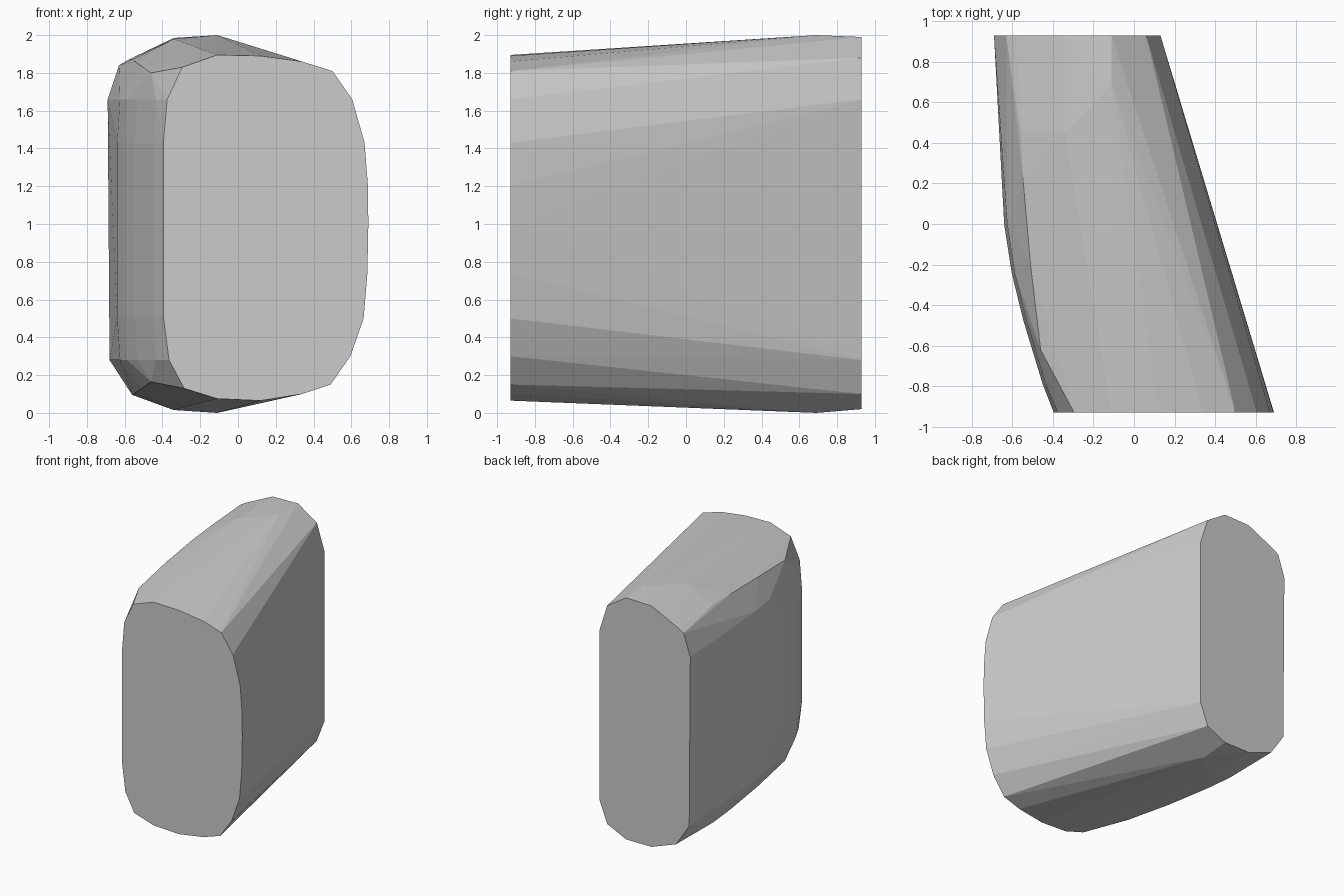
import bpy, bmesh

if "Cube" in bpy.data.objects:
    bpy.data.objects.remove(bpy.data.objects["Cube"])

# front outline (x, z) of the flat front end
front = [(-.395, 1.43), (-.375, 1.66), (-.295, 1.83), (-.11, 1.895), (.12, 1.89),
         (.34, 1.86), (.50, 1.81), (.605, 1.66), (.67, 1.43), (.688, 1.2),
         (.69, 1.0), (.685, .74), (.665, .5), (.595, .3), (.49, .15), (.34, .1),
         (.12, .065), (-.11, .075), (-.285, .13), (-.365, .28), (-.395, .51)]
# narrower back outline
back = [(-.69, 1.66), (-.63, 1.84), (-.58, 1.87), (-.34, 1.985), (-.11, 1.99),
        (.06, 1.88), (.13, 1.66), (.13, .28), (.06, .1), (-.11, .02),
        (-.34, .02), (-.56, .1), (-.68, .28)]
points = [(x, -.93, z) for x, z in front] + [(x, .93, z) for x, z in back]

# bulging left side: wall, shoulder and rounded edge at each station
for x, y in [(-.64, 0), (-.603, -.24), (-.547, -.47), (-.45, -.79)]:
    points += [(x, y, .51), (x, y, 1.43), (x + .015, y, .28), (x + .015, y, 1.66)]
for x, y, z in [(-.56, .45, 1.87), (-.545, .2, 1.86), (-.51, -.2, 1.835), (-.46, -.62, 1.8)]:
    points += [(x, y, z), (x, y, 1.965 - z)]

# crowned top and bottom
points += [(-.11, .69, 2), (-.34, .45, 1.98), (-.11, .69, 0), (-.34, .45, .015)]

# wrap the sections into one faceted body
bm = bmesh.new()
for p in points:
    bm.verts.new(p)
result = bmesh.ops.convex_hull(bm, input=bm.verts[:])
loose = [v for v in bm.verts if not v.link_faces]
bmesh.ops.delete(bm, geom=loose, context='VERTS')
bmesh.ops.dissolve_limit(bm, angle_limit=.005, verts=bm.verts[:], edges=bm.edges[:])
bmesh.ops.recalc_face_normals(bm, faces=bm.faces[:])
mesh = bpy.data.meshes.new("slanted_block")
bm.to_mesh(mesh)
bm.free()
bpy.context.collection.objects.link(bpy.data.objects.new("slanted_block", mesh))
